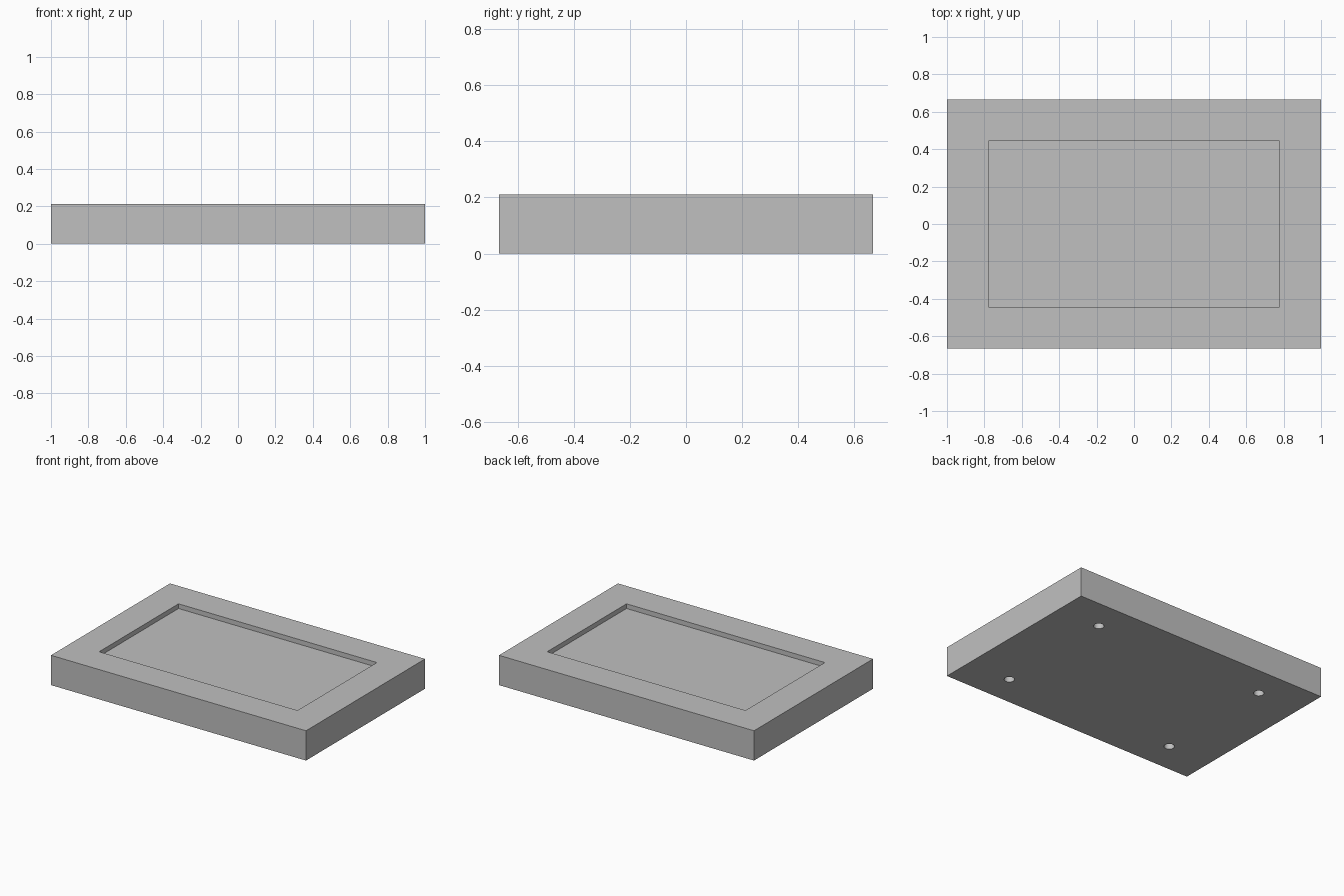
import bpy

default_cube = bpy.data.objects.get("Cube")
if default_cube:
    bpy.data.objects.remove(default_cube, do_unlink=True)

UNIT = 2 / 90
LENGTH, WIDTH, HEIGHT = 90 * UNIT, 60 * UNIT, 9.5 * UNIT
RECESS_X, RECESS_Y, RECESS_DEPTH = 70 * UNIT, 40 * UNIT, 1.5 * UNIT
HOLE_X, HOLE_Y, HOLE_RADIUS, HOLE_DEPTH = 30 * UNIT, 20 * UNIT, 1.5 * UNIT, 5 * UNIT

grey = bpy.data.materials.new("light_grey")
grey.use_nodes = True
colour = (0.527, 0.527, 0.527, 1)
grey.diffuse_color = colour
grey.node_tree.nodes["Principled BSDF"].inputs["Base Color"].default_value = colour


def box(name, size, z):
    bpy.ops.mesh.primitive_cube_add(size=1, location=(0, 0, z))
    obj = bpy.context.object
    obj.name = name
    obj.scale = size
    bpy.ops.object.transform_apply(location=True, rotation=False, scale=True)
    obj.data.materials.append(grey)
    return obj


def cut(target, cutter):
    cutter.hide_render = True
    mod = target.modifiers.new(cutter.name, "BOOLEAN")
    mod.operation = "DIFFERENCE"
    mod.solver = "EXACT"
    mod.object = cutter
    bpy.context.view_layer.objects.active = target
    bpy.ops.object.modifier_apply(modifier=mod.name)
    bpy.data.objects.remove(cutter, do_unlink=True)


# Rectangular slab
base = box("base_plate", (LENGTH, WIDTH, HEIGHT), HEIGHT / 2)

# Shallow tray in the top
cut(base, box("recess_cutter", (RECESS_X, RECESS_Y, 2 * RECESS_DEPTH), HEIGHT))

# Four blind screw holes underneath
for sx in (-1, 1):
    for sy in (-1, 1):
        bpy.ops.mesh.primitive_cylinder_add(
            vertices=32, radius=HOLE_RADIUS, depth=2 * HOLE_DEPTH,
            location=(sx * HOLE_X, sy * HOLE_Y, 0))
        hole = bpy.context.object
        hole.name = "screw_hole_cutter"
        hole.data.materials.append(grey)
        cut(base, hole)

# Smooth hole walls, crisp edges
bpy.ops.object.select_all(action="DESELECT")
base.select_set(True)
bpy.context.view_layer.objects.active = base
bpy.ops.object.shade_smooth_by_angle()
